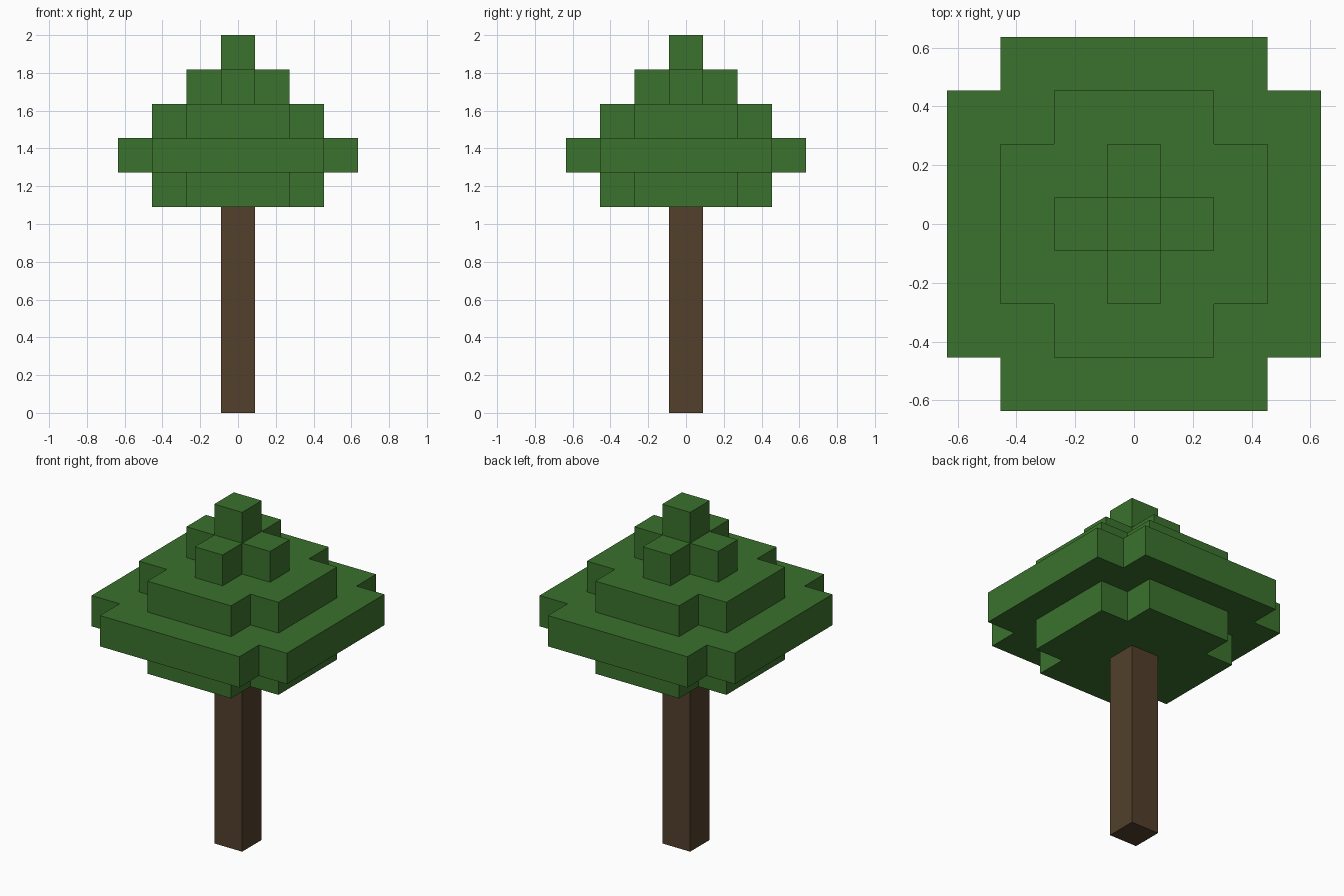
import bpy
import bmesh

cube = bpy.data.objects.get("Cube")
if cube:
    bpy.data.objects.remove(cube, do_unlink=True)

U = 2 / 11  # edge of one block


def make_material(name, rgb):
    mat = bpy.data.materials.new(name)
    mat.use_nodes = True
    color = (*rgb, 1)
    mat.diffuse_color = color
    mat.node_tree.nodes["Principled BSDF"].inputs["Base Color"].default_value = color
    return mat


def add_prism(name, outline, bottom, top, mat):
    """Extrude a flat outline, measured in blocks, between two heights."""
    bm = bmesh.new()
    base = bm.faces.new([bm.verts.new((x * U, y * U, bottom * U)) for x, y in outline])
    extruded = bmesh.ops.extrude_face_region(bm, geom=[base], use_keep_orig=True)
    moved = [v for v in extruded["geom"] if isinstance(v, bmesh.types.BMVert)]
    bmesh.ops.translate(bm, verts=moved, vec=(0, 0, (top - bottom) * U))
    bmesh.ops.recalc_face_normals(bm, faces=bm.faces)
    mesh = bpy.data.meshes.new(name)
    bm.to_mesh(mesh)
    bm.free()
    mesh.materials.append(mat)
    obj = bpy.data.objects.new(name, mesh)
    bpy.context.collection.objects.link(obj)
    return obj


def square(r):
    return [(r, r), (-r, r), (-r, -r), (r, -r)]


def notched_square(r):
    """Square with one block missing from each corner."""
    n = r - 1
    corner = [(r, n), (n, n), (n, r)]
    points = []
    for _ in range(4):
        points += corner
        corner = [(-y, x) for x, y in corner]
    return points


bark = make_material("bark brown", (0.084, 0.051, 0.025))
leaves = make_material("leaf green", (0.043, 0.165, 0.026))

# Trunk
add_prism("trunk", square(0.5), 0, 6, bark)

# Canopy layers, from the underside up
layers = [("canopy_underside", 2.5), ("canopy_wide", 3.5),
          ("canopy_middle", 2.5), ("canopy_cross", 1.5)]
for level, (name, radius) in enumerate(layers, start=6):
    add_prism(name, notched_square(radius), level, level + 1, leaves)

# Treetop block
add_prism("treetop", square(0.5), 10, 11, leaves)
